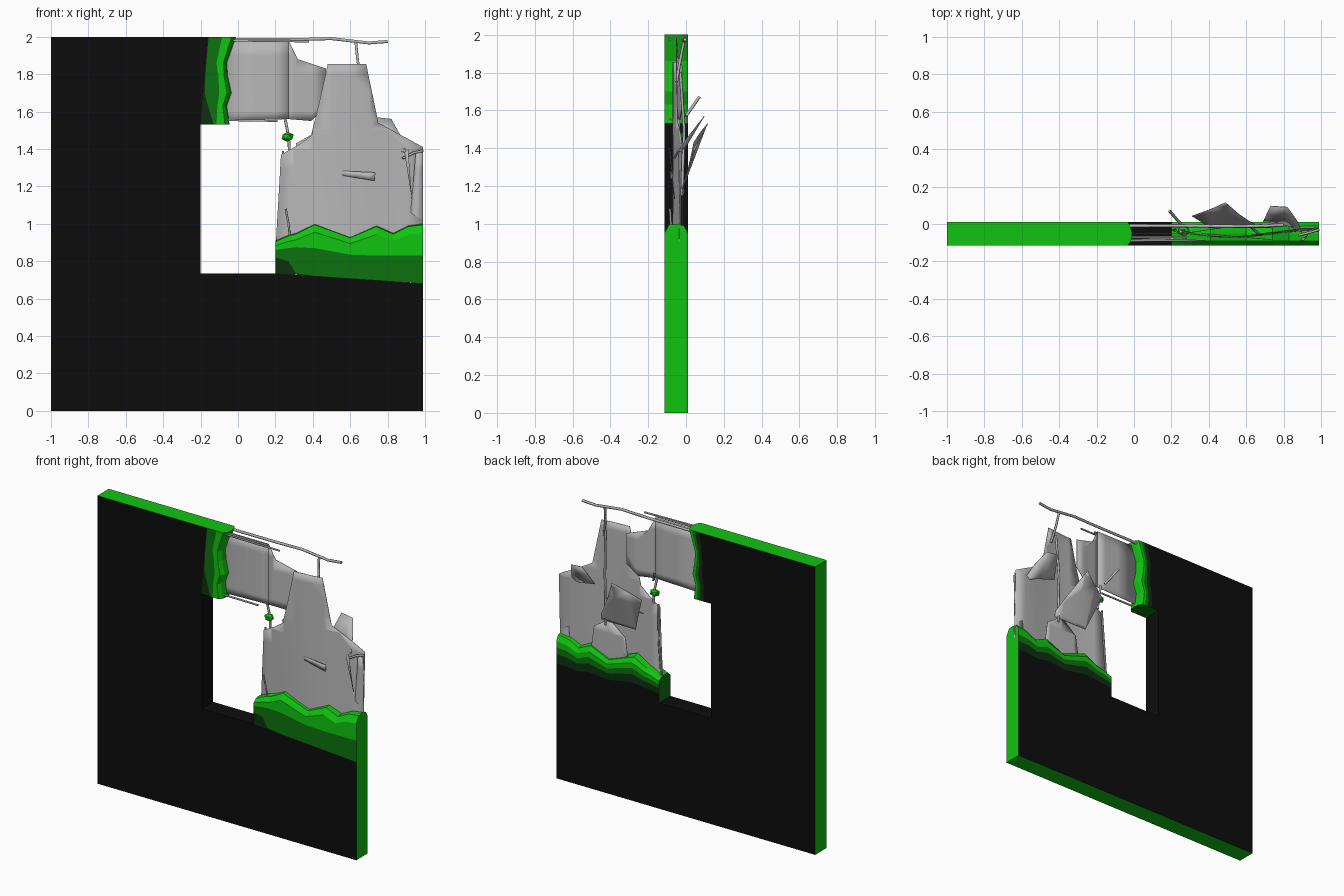
import bpy, bmesh, math
from mathutils import Vector

cube = bpy.data.objects.get("Cube")
if cube:
    bpy.data.objects.remove(cube, do_unlink=True)


def material(name, color):
    m = bpy.data.materials.new(name)
    m.use_nodes = True
    rgba = (*color, 1)
    m.diffuse_color = rgba
    m.node_tree.nodes["Principled BSDF"].inputs["Base Color"].default_value = rgba
    return m


black = material("black", (0.004, 0.004, 0.004))
dark = material("dark green", (0.004, 0.03, 0.005))
mid = material("mid green", (0.004, 0.17, 0.005))
green = material("bright green", (0.005, 0.55, 0.005))
grey = material("grey", (0.48, 0.48, 0.48))
GREENS = (black, dark, mid, green)
FRONT, BACK = -0.115, 0.01


def finish(name, bm, mats):
    me = bpy.data.meshes.new(name)
    bm.to_mesh(me)
    bm.free()
    ob = bpy.data.objects.new(name, me)
    bpy.context.collection.objects.link(ob)
    for m in mats:
        me.materials.append(m)
    return ob


def smooth(ob, angle=35):
    bpy.ops.object.select_all(action='DESELECT')
    ob.select_set(True)
    bpy.context.view_layer.objects.active = ob
    bpy.ops.object.shade_smooth_by_angle(angle=math.radians(angle))


# Wall: extruded outline, green outer rims and black window reveals
bm = bmesh.new()
outline = [(-1, 0), (0.99, 0), (0.99, 0.68), (0.2, 0.735), (-0.2, 0.735),
           (-0.2, 1.53), (-0.16, 2), (-1, 2)]
face = bm.faces.new([bm.verts.new((x, FRONT, z)) for x, z in outline])
side = bmesh.ops.extrude_face_region(bm, geom=[face])
bmesh.ops.translate(bm, vec=(0, BACK - FRONT, 0),
                    verts=[v for v in side["geom"] if isinstance(v, bmesh.types.BMVert)])
bmesh.ops.recalc_face_normals(bm, faces=bm.faces)
for f in bm.faces:
    c = f.calc_center_median()
    rim = abs(f.normal.y) < 0.5
    f.material_index = 3 if rim and (abs(c.x) > 0.9 or c.z < 0.01 or c.z > 1.9) else 0
finish("wall", bm, GREENS)


# Broken edges: lofted bands; each station is along, base, dark edge, bright edge, crest
def broken_edge(name, stations, place, caps):
    bm = bmesh.new()
    loops = []
    for t, base, low, bright, crest in stations:
        h = crest - base
        section = [(FRONT, base), (FRONT, low), (FRONT, bright),
                   (FRONT, crest - h * 0.16), (-0.09, crest - 0.005),
                   (-0.05, crest), (-0.01, crest - 0.01),
                   (BACK, crest - h * 0.15), (BACK, base + h * 0.72),
                   (BACK, base + h * 0.57), (BACK, base + h * 0.37), (BACK, base)]
        loops.append([bm.verts.new(place(t, y, o)) for y, o in section])
    bands = [1, 2, 3, 3, 3, 3, 3, 3, 2, 1, 0, 0]
    for a, b in zip(loops, loops[1:]):
        for i, mat in enumerate(bands):
            j = (i + 1) % len(bands)
            bm.faces.new((a[i], a[j], b[j], b[i])).material_index = mat
    for loop, mat in zip((loops[0], loops[-1]), caps):
        bm.faces.new(loop).material_index = mat
    bmesh.ops.recalc_face_normals(bm, faces=bm.faces)
    finish(name, bm, GREENS)


broken_edge("broken_sill", [
    (0.2, 0.735, 0.82, 0.86, 0.91), (0.27, 0.73, 0.80, 0.87, 0.94),
    (0.31, 0.728, 0.735, 0.875, 0.95), (0.41, 0.72, 0.722, 0.87, 1.0),
    (0.6, 0.707, 0.709, 0.835, 0.93), (0.74, 0.697, 0.70, 0.83, 0.99),
    (0.83, 0.691, 0.693, 0.83, 0.95), (0.91, 0.686, 0.688, 0.83, 0.99),
    (0.99, 0.68, 0.682, 0.83, 1.0)], lambda t, y, o: (t, y, o), (2, 3))
broken_edge("broken_lintel", [
    (1.53, -0.2, -0.13, -0.115, -0.045), (1.63, -0.192, -0.16, -0.11, -0.06),
    (1.7, -0.186, -0.178, -0.1, -0.035), (1.79, -0.178, -0.174, -0.105, -0.055),
    (1.86, -0.172, -0.169, -0.115, -0.06), (1.93, -0.166, -0.163, -0.1, -0.035),
    (2.0, -0.16, -0.157, -0.085, -0.01)], lambda t, y, o: (o, y, t), (2, 3))


# Torn sheets: flat outline cut into a grid, bent by a depth function
def sheet(name, points, depth):
    bm = bmesh.new()
    bm.faces.new([bm.verts.new((x, 0, z)) for x, z in points])
    for k in range(1, 20):
        for co, no in (((k * 0.1, 0, 0), (1, 0, 0)), ((0, 0, k * 0.1), (0, 0, 1))):
            bmesh.ops.bisect_plane(bm, geom=bm.verts[:] + bm.edges[:] + bm.faces[:],
                                   plane_co=co, plane_no=no)
    for v in bm.verts:
        v.co.y = depth(v.co.x, v.co.z)
    ob = finish(name, bm, [grey])
    mod = ob.modifiers.new("thickness", 'SOLIDIFY')
    mod.thickness = 0.004
    mod.offset = 0
    smooth(ob)


sheet("upper_sheet", [(-0.08, 1.55), (0.27, 1.56), (0.27, 1.98), (-0.05, 1.98)],
      lambda x, z: -0.05)
sheet("torn_upper_sheet", [(0.27, 1.56), (0.39, 1.55), (0.47, 1.62), (0.47, 1.83),
                           (0.32, 1.88), (0.27, 1.98)],
      lambda x, z: -0.05 + 0.15 * (x - 0.27))
sheet("main_sheet", [(0.2, 0.85), (0.99, 0.9), (0.99, 1.41), (0.75, 1.54), (0.685, 1.855),
                     (0.48, 1.855), (0.43, 1.63), (0.39, 1.47), (0.32, 1.42), (0.23, 1.37)],
      lambda x, z: -0.05 + 0.02 * math.sin(7 * x + 1) + 0.06 * (x - 0.5) * (z - 1.1))
sheet("right_strip", [(0.91, 0.9), (0.99, 0.9), (0.99, 1.38), (0.95, 1.38)],
      lambda x, z: -0.03 - 0.02 * (z - 0.9))
sheet("front_flap", [(0.36, 1.29), (0.73, 1.23), (0.735, 1.275), (0.5, 1.285)],
      lambda x, z: -0.05 - 0.09 * (x - 0.36))
sheet("right_flap", [(0.89, 1.38), (0.93, 1.13), (0.91, 1.4)],
      lambda x, z: -0.06 - 0.1 * (z - 1.13))
sheet("back_panel", [(0.4, 1.18), (0.66, 1.18), (0.66, 1.22), (0.56, 1.4),
                     (0.49, 1.53), (0.31, 1.43)],
      lambda x, z: -0.02 + 0.385 * (z - 1.18) * (1 - 2 * abs(x - 0.49)))
sheet("back_right_panel", [(0.69, 1.43), (0.9, 1.38), (0.87, 1.47), (0.82, 1.56),
                           (0.73, 1.57)],
      lambda x, z: 0.09 + 0.6 * (z - 1.56) - 0.35 * max(0, x - 0.82))
sheet("back_lower_panel", [(0.45, 0.9), (0.75, 0.9), (0.72, 1.12), (0.6, 1.2), (0.48, 1.1)],
      lambda x, z: -0.02)


# Bent reinforcing rods
def rod(name, points, radius=0.008):
    curve = bpy.data.curves.new(name, 'CURVE')
    curve.dimensions = '3D'
    curve.bevel_depth = radius
    curve.bevel_resolution = 1
    curve.use_fill_caps = True
    spline = curve.splines.new('POLY')
    spline.points.add(len(points) - 1)
    for p, co in zip(spline.points, points):
        p.co = (*co, 1)
    curve.materials.append(grey)
    bpy.context.collection.objects.link(bpy.data.objects.new(name, curve))


rod("top_rod", [(-0.04, -0.01, 1.985), (0.3, -0.01, 1.985), (0.5, -0.012, 1.99),
                (0.7, -0.01, 1.967), (0.8, -0.005, 1.975)], 0.009)
rod("front_top_rod", [(-0.04, -0.09, 1.98), (0.38, -0.085, 1.975)], 0.006)
rod("middle_top_rod", [(-0.04, -0.07, 1.98), (0.28, -0.07, 1.98)], 0.006)
rod("lower_lintel_rod", [(-0.08, -0.085, 1.555), (0.21, -0.08, 1.55)], 0.006)
rod("hanging_rod", [(0.63, -0.01, 1.97), (0.64, -0.03, 1.87), (0.665, -0.05, 1.75)])
rod("back_vertical_rod", [(0.64, -0.03, 1.8), (0.63, -0.01, 1.5), (0.63, -0.02, 1.15)])
rod("window_rod", [(0.25, -0.04, 1.57), (0.27, -0.035, 1.47), (0.275, -0.04, 1.39)])
rod("left_sill_rod", [(0.28, -0.07, 0.9), (0.27, -0.08, 1.0), (0.255, -0.085, 1.08)], 0.006)
rod("left_edge_rod", [(0.21, -0.03, 0.88), (0.23, -0.03, 1.15), (0.24, -0.04, 1.39)], 0.006)
rod("back_short_rod", [(0.25, 0.0, 1.57), (0.19, 0.07, 1.67)])
rod("right_rod", [(0.88, -0.06, 1.35), (0.94, -0.045, 1.38), (0.99, -0.03, 1.39)], 0.007)

# Green fragment caught on the window rod
bm = bmesh.new()
bmesh.ops.create_icosphere(bm, subdivisions=1, radius=0.036)
for v in bm.verts:
    v.co = Vector((v.co.x, v.co.y * 0.8, v.co.z * 0.75)) + Vector((0.265, -0.037, 1.465))
finish("fragment", bm, [green])
